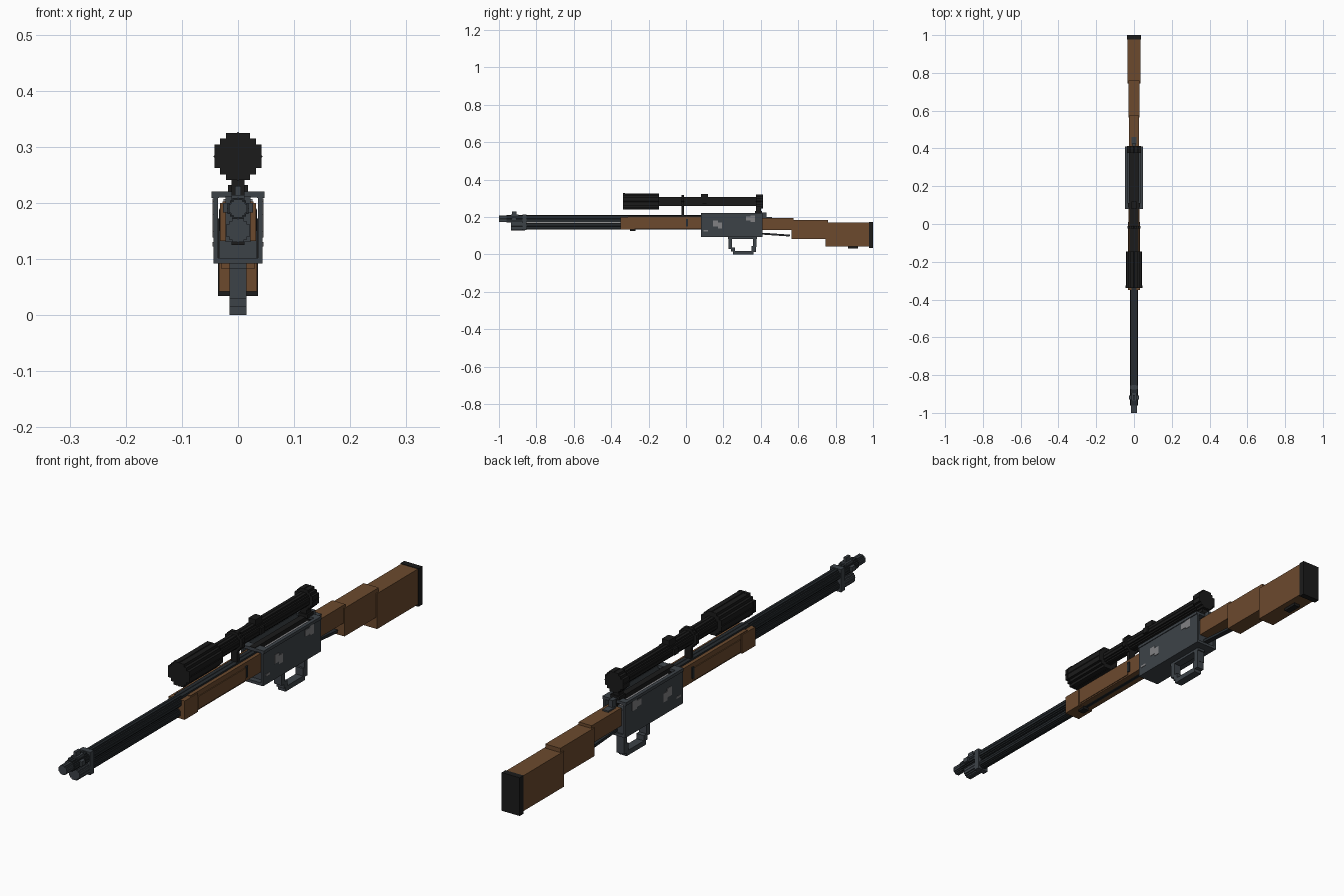
import bpy, bmesh
from math import radians
from mathutils import Matrix, Vector

if "Cube" in bpy.data.objects:
    bpy.data.objects.remove(bpy.data.objects["Cube"])


def material(name, r, g, b):
    m = bpy.data.materials.new(name)
    m.use_nodes = True
    m.diffuse_color = (r, g, b, 1)
    m.node_tree.nodes["Principled BSDF"].inputs["Base Color"].default_value = (r, g, b, 1)
    return m


wood = material("walnut wood", .15, .068, .027)
steel = material("grey steel", .046, .055, .064)
blued = material("blued steel", .019, .024, .028)
black = material("matte black", .011, .011, .011)
silver = material("worn silver", .22, .22, .23)


def add_box(bm, x, y, z, roll=0, pitch=0):
    """Box from three (low, high) ranges, turned about its own centre."""
    size = Vector([b - a for a, b in (x, y, z)])
    mid = Vector([(a + b) / 2 for a, b in (x, y, z)])
    turn = Matrix.Rotation(radians(roll), 4, 'Y') @ Matrix.Rotation(radians(pitch), 4, 'X')
    bmesh.ops.create_cube(bm, size=1, matrix=Matrix.Translation(mid) @ turn @ Matrix.Diagonal((*size, 1)))


def finish(name, bm, mat):
    me = bpy.data.meshes.new(name)
    bm.to_mesh(me)
    bm.free()
    me.materials.append(mat)
    ob = bpy.data.objects.new(name, me)
    bpy.context.collection.objects.link(ob)
    return ob


def boxes(name, mat, *specs):
    """Centred boxes given as (half width, y low, y high, z low, z high)."""
    bm = bmesh.new()
    for w, y0, y1, z0, z1 in specs:
        add_box(bm, (-w, w), (y0, y1), (z0, z1))
    return finish(name, bm, mat)


def pair(name, mat, *specs):
    """Mirrored side boxes given as (x in, x out, y low, y high, z low, z high)."""
    bm = bmesh.new()
    for x0, x1, y0, y1, z0, z1 in specs:
        add_box(bm, (x0, x1), (y0, y1), (z0, z1))
        add_box(bm, (-x1, -x0), (y0, y1), (z0, z1))
    return finish(name, bm, mat)


def round_bar(name, mat, y0, y1, z, r):
    """Blocky tube: stepped boxes plus a diamond with ridges."""
    bm = bmesh.new()
    for w, h in ((.5, 1), (.76, .76), (1, .5)):
        add_box(bm, (-w * r, w * r), (y0, y1), (z - h * r, z + h * r))
    s = .74 * r
    add_box(bm, (-s, s), (y0, y1), (z - s, z + s), roll=45)
    return finish(name, bm, mat)


# Barrel and magazine tube
round_bar("barrel", blued, -.96, .1, .19, .019)
round_bar("muzzle", steel, -1, -.945, .19, .016)
round_bar("magazine_tube", blued, -.92, .1, .151, .016)
round_bar("magazine_cap", steel, -.935, -.86, .151, .021)
boxes("barrel_band", steel, (.022, -.875, -.853, .13, .212))
boxes("front_sight", steel, (.027, -.93, -.908, .183, .2),
      (.005, -.93, -.905, .2, .23), (.012, -.935, -.895, .2, .214))

# Fore-end
boxes("fore_end", wood, (.028, -.31, .09, .135, .203), (.031, -.27, .0, .14, .185))
boxes("fore_end_cap", wood, (.032, -.35, -.275, .132, .2))
boxes("fore_end_rib", blued, (.015, -.34, .09, .2, .209))
boxes("fore_end_swivel", black, (.012, -.3, -.27, .125, .136))
pair("fore_end_pin", blued, (.028, .033, .0, .01, .15, .19))

# Receiver: open-topped shell around the action
pair("receiver_side", steel, (.036, .044, .08, .41, .092, .215))
pair("receiver_rail", steel, (.034, .047, .08, .41, .209, .22))
boxes("receiver_floor", steel, (.044, .08, .41, .092, .102))
boxes("receiver_core", steel, (.034, .1, .405, .1, .188))
boxes("receiver_bridge", steel, (.045, .08, .11, .21, .22), (.045, .385, .41, .21, .22))
boxes("bolt", silver, (.026, .12, .38, .188, .207))
boxes("scope_rail", black, (.011, .08, .41, .2, .222))
pair("wear_marks", silver,
     (.044, .0455, .145, .17, .148, .18), (.044, .0455, .17, .192, .138, .17),
     (.044, .0455, .32, .345, .18, .203), (.044, .0455, .345, .37, .174, .208),
     (.044, .0455, .094, .118, .122, .13))

# Lever loop and trigger
boxes("lever_loop", steel, (.015, .228, .246, .03, .093), (.015, .24, .262, .015, .037),
      (.015, .25, .36, 0, .018), (.015, .35, .375, .012, .045), (.015, .358, .376, .04, .093),
      (.015, .225, .38, .083, .095))
bm = bmesh.new()
add_box(bm, (-.01, .01), (.4, .555), (.101, .111), pitch=-4)
finish("lever_tail", bm, blued)

# Stock
boxes("stock_wrist", wood, (.026, .405, .575, .13, .195))
boxes("stock_comb", wood, (.03, .565, .76, .083, .185))
boxes("stock_butt", wood, (.034, .745, .98, .042, .17))
boxes("butt_pad", black, (.036, .978, 1, .034, .172))
boxes("rear_swivel", black, (.012, .865, .92, .032, .044))
boxes("hammer", steel, (.008, .4, .43, .19, .225), (.012, .42, .46, .19, .2))

# Scope
round_bar("scope_tube", black, -.15, .4, .283, .024)
round_bar("scope_objective", black, -.33, -.145, .283, .041)
round_bar("scope_objective_rim", black, -.338, -.325, .283, .042)
round_bar("scope_eyepiece", black, .375, .412, .283, .036)
round_bar("scope_ring", black, -.025, -.01, .283, .034)
boxes("scope_turret", black, (.014, .08, .118, .265, .324), (.031, .088, .11, .272, .294))
boxes("scope_mounts", black, (.012, -.024, -.01, .205, .27), (.012, .375, .4, .218, .27),
      (.018, .37, .405, .218, .232))
